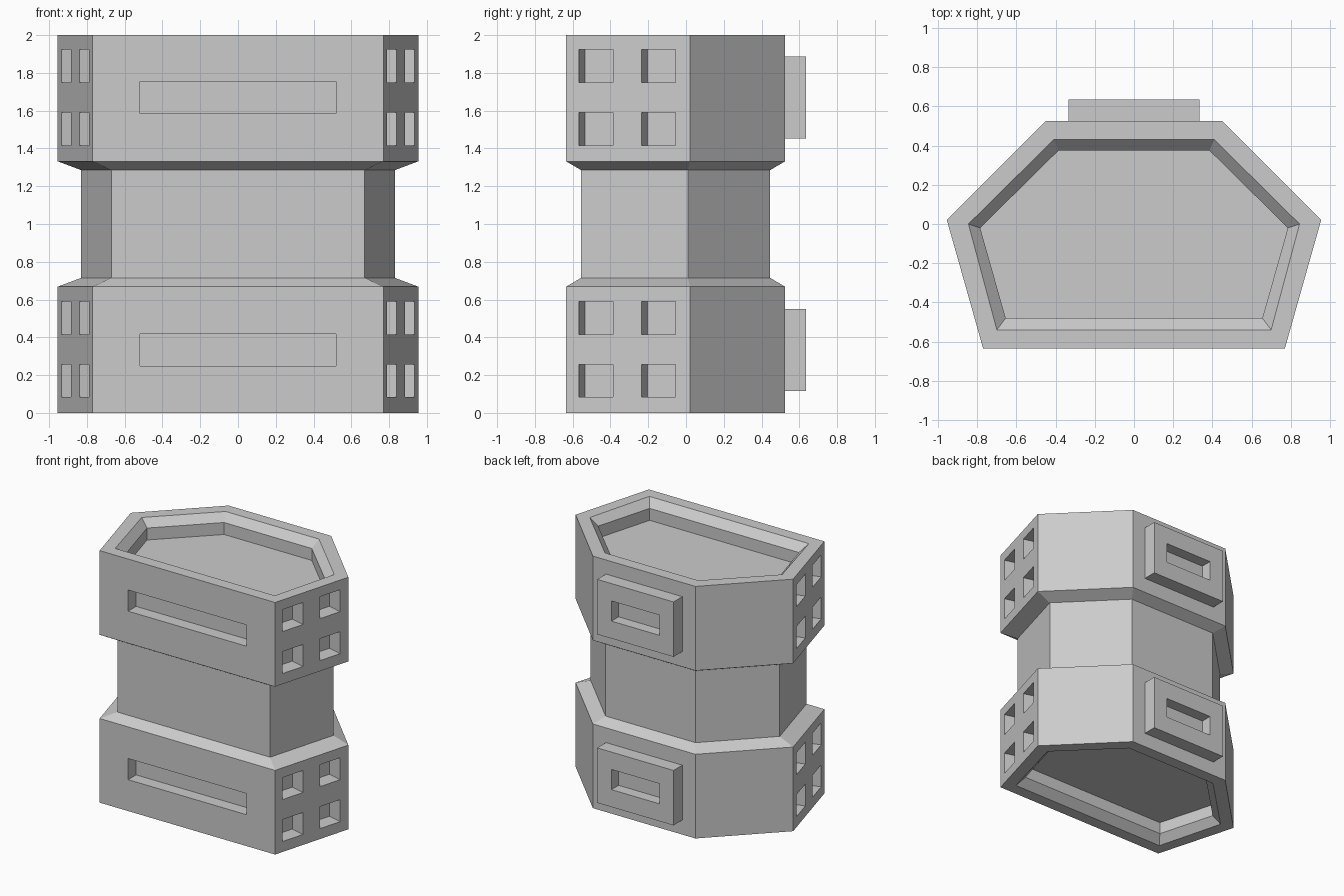
import bpy, bmesh, math
from mathutils import Matrix, Vector

if "Cube" in bpy.data.objects:
    bpy.data.objects.remove(bpy.data.objects["Cube"])


def hexagon(front_x, front_y, side_x, side_y, back_x, back_y):
    right = [(front_x, front_y), (side_x, side_y), (back_x, back_y)]
    return right + [(-x, y) for x, y in reversed(right)]


OUTER = hexagon(0.77, -0.635, 0.955, 0.02, 0.45, 0.525)
WAIST = hexagon(0.67, -0.555, 0.83, 0.01, 0.395, 0.445)
LIP = hexagon(0.70, -0.54, 0.845, 0.0, 0.41, 0.43)
FLOOR = hexagon(0.655, -0.48, 0.785, -0.02, 0.385, 0.375)


def finish(bm, name):
    bmesh.ops.recalc_face_normals(bm, faces=bm.faces)
    mesh = bpy.data.meshes.new(name)
    bm.to_mesh(mesh)
    bm.free()
    obj = bpy.data.objects.new(name, mesh)
    bpy.context.collection.objects.link(obj)
    return obj


def loft(name, rings):
    bm = bmesh.new()
    loops = [[bm.verts.new((x, y, z)) for x, y in ring] for ring, z in rings]
    for a, b in zip(loops, loops[1:]):
        for i in range(len(a)):
            j = (i + 1) % len(a)
            bm.faces.new((a[i], a[j], b[j], b[i]))
    bm.faces.new(loops[0])
    bm.faces.new(loops[-1])
    return finish(bm, name)


def boxes(name, items):
    """items: (centre, size, rotation about z)"""
    bm = bmesh.new()
    for centre, size, angle in items:
        m = Matrix.Translation(centre) @ Matrix.Rotation(angle, 4, 'Z') @ Matrix.Diagonal((*size, 1))
        bmesh.ops.create_cube(bm, size=1, matrix=m)
    return finish(bm, name)


def cut(obj, cutter):
    mod = obj.modifiers.new("cut", 'BOOLEAN')
    mod.operation = 'DIFFERENCE'
    mod.solver = 'EXACT'
    mod.object = cutter
    bpy.context.view_layer.objects.active = obj
    bpy.ops.object.modifier_apply(modifier=mod.name)
    bpy.data.objects.remove(cutter)


# Body: two wide bands, a waist, and a stepped recess at both ends
half = [(FLOOR, 0.155), (FLOOR, 0.06), (LIP, 0.0), (OUTER, 0.0), (OUTER, 0.668), (WAIST, 0.715)]
body = loft("body", half + [(ring, 2 - z) for ring, z in reversed(half)])

# Front slots and the windows on the two slanted sides
holes = []
for z in (0.333, 1.67):
    holes.append(((0, -0.635, z), (1.04, 0.2, 0.168), 0))
p, q = Vector(OUTER[0]), Vector(OUTER[1])
angle = math.atan2(q.y - p.y, q.x - p.x)
for side in (1, -1):
    for y in (-0.477, -0.145):
        x = p.x + (q.x - p.x) * (y - p.y) / (q.y - p.y)
        for z in (0.17, 0.503, 1.503, 1.836):
            holes.append(((side * x, y, z), (0.188, 0.24, 0.174), side * angle))
cut(body, boxes("hole_cutter", holes))

# Raised back plates, each with a slot
for name, z in (("lower_back_plate", 0.333), ("upper_back_plate", 1.67)):
    plate = boxes(name, [((0, 0.578, z), (0.67, 0.114, 0.436), 0)])
    cut(plate, boxes("slot_cutter", [((0, 0.635, z), (0.42, 0.18, 0.16), 0)]))
